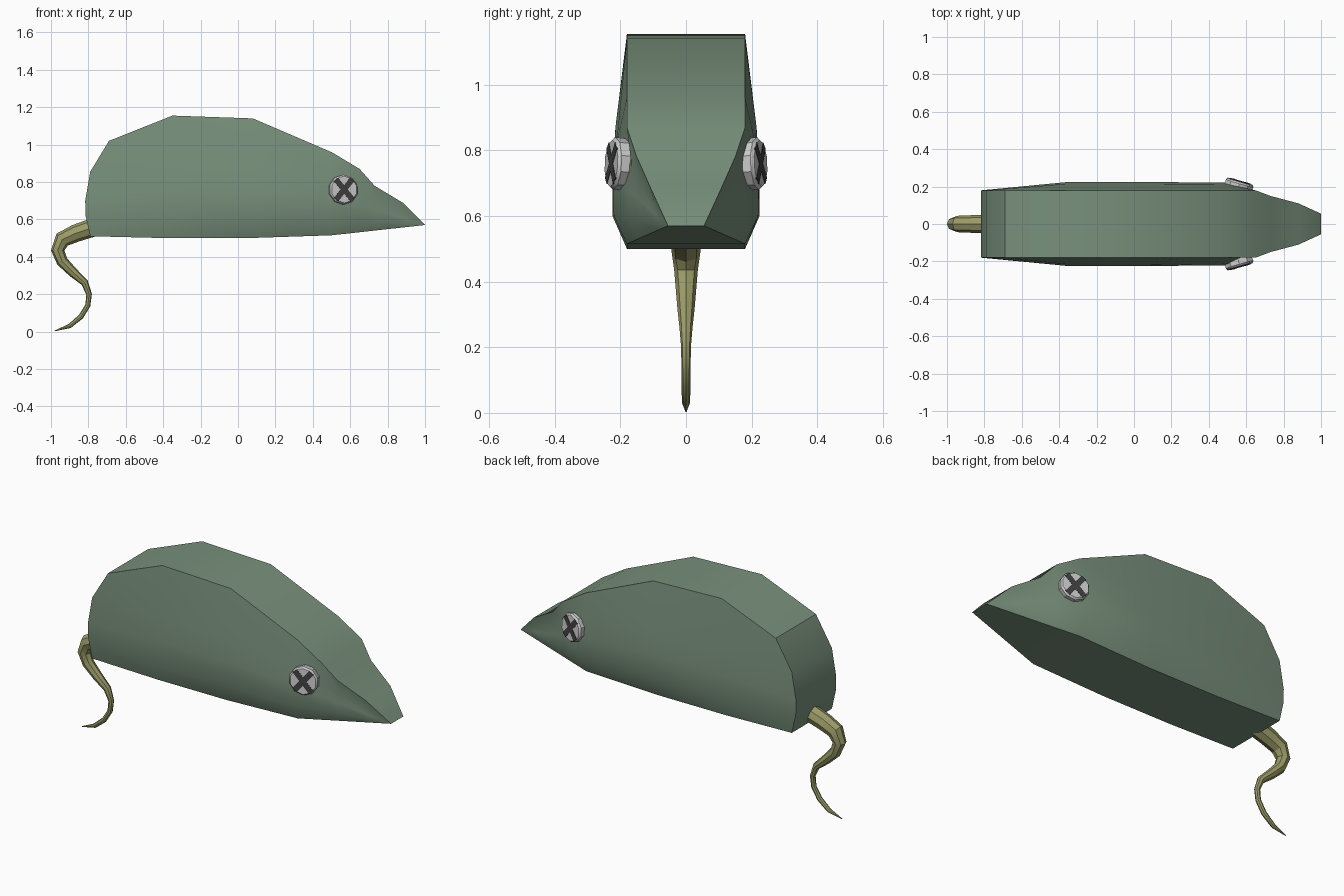
import bpy, bmesh, math
from mathutils import Vector, Matrix

if "Cube" in bpy.data.objects:
    bpy.data.objects.remove(bpy.data.objects["Cube"])


def material(name, rgb):
    m = bpy.data.materials.new(name)
    m.diffuse_color = (*rgb, 1)
    m.use_nodes = True
    m.node_tree.nodes["Principled BSDF"].inputs["Base Color"].default_value = m.diffuse_color
    return m


green = material("body_green", (0.19, 0.28, 0.20))
olive = material("tail_olive", (0.33, 0.33, 0.14))
dark = material("dark_grey", (0.05, 0.05, 0.05))


def make_object(name, bm, mat=None, angle=30):
    bmesh.ops.remove_doubles(bm, verts=bm.verts, dist=0.0005)
    bmesh.ops.dissolve_degenerate(bm, edges=bm.edges, dist=0.0001)
    bmesh.ops.recalc_face_normals(bm, faces=bm.faces)
    me = bpy.data.meshes.new(name)
    bm.to_mesh(me)
    bm.free()
    ob = bpy.data.objects.new(name, me)
    bpy.context.collection.objects.link(ob)
    if mat:
        me.materials.append(mat)
    bpy.ops.object.select_all(action='DESELECT')
    ob.select_set(True)
    bpy.context.view_layer.objects.active = ob
    bpy.ops.object.shade_smooth_by_angle(angle=math.radians(angle))
    return ob


def loft(bm, rings):
    vs = [[bm.verts.new(p) for p in r] for r in rings]
    n = len(vs[0])
    for a, b in zip(vs, vs[1:]):
        for i in range(n):
            j = (i + 1) % n
            bm.faces.new((a[i], a[j], b[j], b[i]))
    return vs


# Body: half sections from belly edge to back edge, mirrored into rings
back = [(-0.79, .18, .51), (-0.815, .18, .62), (-0.817, .18, .70), (-0.79, .18, .855), (-0.69, .18, 1.02)]
rump = [(-0.38, .18, .50), (-0.36, .224, .60), (-0.36, .224, .74), (-0.36, .215, .87), (-0.35, .18, 1.155)]
middle = [(0.05, .18, .50), (0.06, .224, .60), (0.07, .224, .74), (0.08, .215, .87), (0.08, .18, 1.14)]
cheek = [(0.50, .18, .515), (0.50, .220, .60), (0.50, .222, .72), (0.50, .212, .82), (0.50, .18, .96)]
nose = Vector((1.0, .055, .57))
sections = [back, rump, middle, cheek]
# Snout tapers in straight lines from the cheek to the nose edge
for x, y, z in [(0.65, .18, .87), (0.73, .15, .78), (0.88, .11, .69)]:
    t = (x - 0.5) / 0.5
    sections.append([Vector(p).lerp(nose, t) for p in cheek[:4]] + [(x, y, z)])
sections.append([nose] * 5)

bm = bmesh.new()
rings = loft(bm, [[tuple(p) for p in s] + [(p[0], -p[1], p[2]) for p in reversed(s)]
                  for s in sections])
for i in range(4):
    r = rings[0]
    bm.faces.new((r[i], r[i + 1], r[8 - i], r[9 - i]))
make_object("body", bm, green)

# Tail: tapered tube along an S-shaped path of (x, z, radius)
path = [(-.76, .562, .05), (-.87, .525, .047), (-.94, .492, .044), (-.964, .435, .036),
        (-.94, .375, .031), (-.88, .315, .026), (-.82, .262, .020), (-.796, .20, .015),
        (-.803, .14, .014), (-.84, .08, .014), (-.90, .03, .012), (-.98, .004, .002)]
tail_rings = []
for i, (x, z, r) in enumerate(path):
    a, b = path[max(i - 1, 0)], path[min(i + 1, len(path) - 1)]
    tangent = Vector((b[0] - a[0], 0, b[1] - a[1])).normalized()
    side = Vector((0, 1, 0))
    up = tangent.cross(side)
    tail_rings.append([Vector((x, 0, z)) + r * (math.cos(k * math.tau / 8) * side
                       + math.sin(k * math.tau / 8) * up) for k in range(8)])
bm = bmesh.new()
rings = loft(bm, tail_rings)
bm.faces.new(rings[0])
bm.faces.new(rings[-1])
make_object("tail", bm, olive)

# Eyes: tilted button discs with a dark cross on each
for s, label in ((-1, "right"), (1, "left")):
    normal = Vector((0.28, s * 0.96, 0.05)).normalized()
    centre = Vector((0.567, s * 0.226, 0.76))
    place = Matrix.Translation(centre) @ normal.to_track_quat('Z', 'Y').to_matrix().to_4x4()
    bm = bmesh.new()
    loops = [[(r * math.cos((k + .5) * math.tau / 10), r * math.sin((k + .5) * math.tau / 10), z)
              for k in range(10)] for r, z in ((.078, -.045), (.080, -.008), (.072, .002))]
    rings = loft(bm, loops)
    bm.faces.new(rings[0])
    bm.faces.new(rings[-1])
    bm.transform(place)
    make_object(label + "_eye", bm)

    bm = bmesh.new()
    for turn in (50, -50):
        bmesh.ops.create_cube(bm, size=1, matrix=place
                              @ Matrix.Rotation(math.radians(turn), 4, 'Z')
                              @ Matrix.Diagonal((.140, .030, .007, 1)))
    make_object(label + "_eye_cross", bm, dark)
